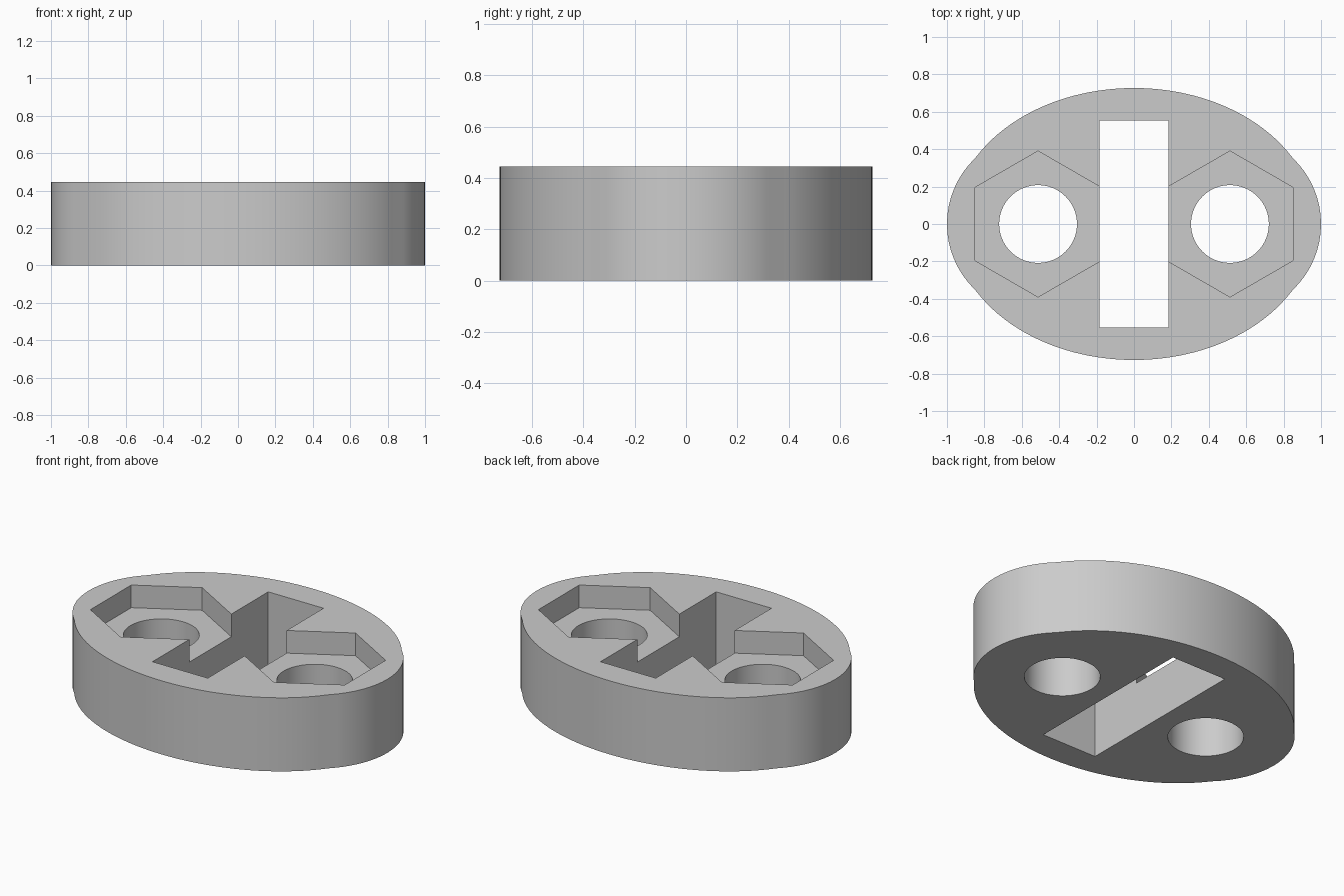
import bpy, bmesh
from math import cos, sin, pi, sqrt, radians

cube = bpy.data.objects.get("Cube")
if cube:
    bpy.data.objects.remove(cube, do_unlink=True)

HEIGHT = 0.445
HOLE_X = 0.513       # offset of the bolt holes
END_R = 0.487        # radius of the rounded ends
RX, RY = 0.97, 0.727 # middle ellipse

grey = bpy.data.materials.new("plain grey")
grey.use_nodes = True
colour = (0.6, 0.6, 0.6, 1)
grey.diffuse_color = colour
grey.node_tree.nodes["Principled BSDF"].inputs["Base Color"].default_value = colour


def prism(name, points, z0, z1):
    """Extrude a closed outline from z0 to z1."""
    bm = bmesh.new()
    base = bm.faces.new([bm.verts.new((x, y, z0)) for x, y in points])
    top = bmesh.ops.extrude_face_region(bm, geom=[base])["geom"]
    verts = [v for v in top if isinstance(v, bmesh.types.BMVert)]
    bmesh.ops.translate(bm, verts=verts, vec=(0, 0, z1 - z0))
    bmesh.ops.recalc_face_normals(bm, faces=bm.faces)
    mesh = bpy.data.meshes.new(name)
    bm.to_mesh(mesh)
    bm.free()
    mesh.materials.append(grey)
    ob = bpy.data.objects.new(name, mesh)
    bpy.context.collection.objects.link(ob)
    return ob


def ring(cx, radius, sides, start=0):
    return [(cx + radius * cos(start + 2 * pi * i / sides),
             radius * sin(start + 2 * pi * i / sides)) for i in range(sides)]


def outline(sides):
    """Ellipse merged with a round end on each side."""
    points = []
    for i in range(sides):
        c, s = cos(2 * pi * i / sides), sin(2 * pi * i / sides)
        r = 1 / sqrt((c / RX) ** 2 + (s / RY) ** 2)
        inside = END_R ** 2 - (HOLE_X * s) ** 2
        if inside > 0:
            r = max(r, HOLE_X * abs(c) + sqrt(inside))
        points.append((r * c, r * s))
    return points


# Main body
body = prism("spacer_body", outline(128), 0, HEIGHT)

# Cutters: central slot, bolt holes and hexagonal nut pockets
slot = [(-0.185, -0.553), (0.185, -0.553), (0.185, 0.553), (-0.185, 0.553)]
cutters = [prism("slot_cutter", slot, -0.1, HEIGHT + 0.1)]
for side, x in (("left", HOLE_X), ("right", -HOLE_X)):
    cutters.append(prism(side + "_hole_cutter", ring(x, 0.208, 64), -0.1, HEIGHT + 0.1))
    cutters.append(prism(side + "_nut_cutter", ring(x, 0.39, 6, pi / 2),
                         HEIGHT - 0.137, HEIGHT + 0.1))

bpy.ops.object.select_all(action='DESELECT')
body.select_set(True)
bpy.context.view_layer.objects.active = body
for cutter in cutters:
    cutter.hide_render = True
    mod = body.modifiers.new(cutter.name, 'BOOLEAN')
    mod.operation = 'DIFFERENCE'
    mod.solver = 'EXACT'
    mod.object = cutter
    bpy.ops.object.modifier_apply(modifier=mod.name)
    bpy.data.objects.remove(cutter, do_unlink=True)

bpy.ops.object.shade_smooth_by_angle(angle=radians(30))
